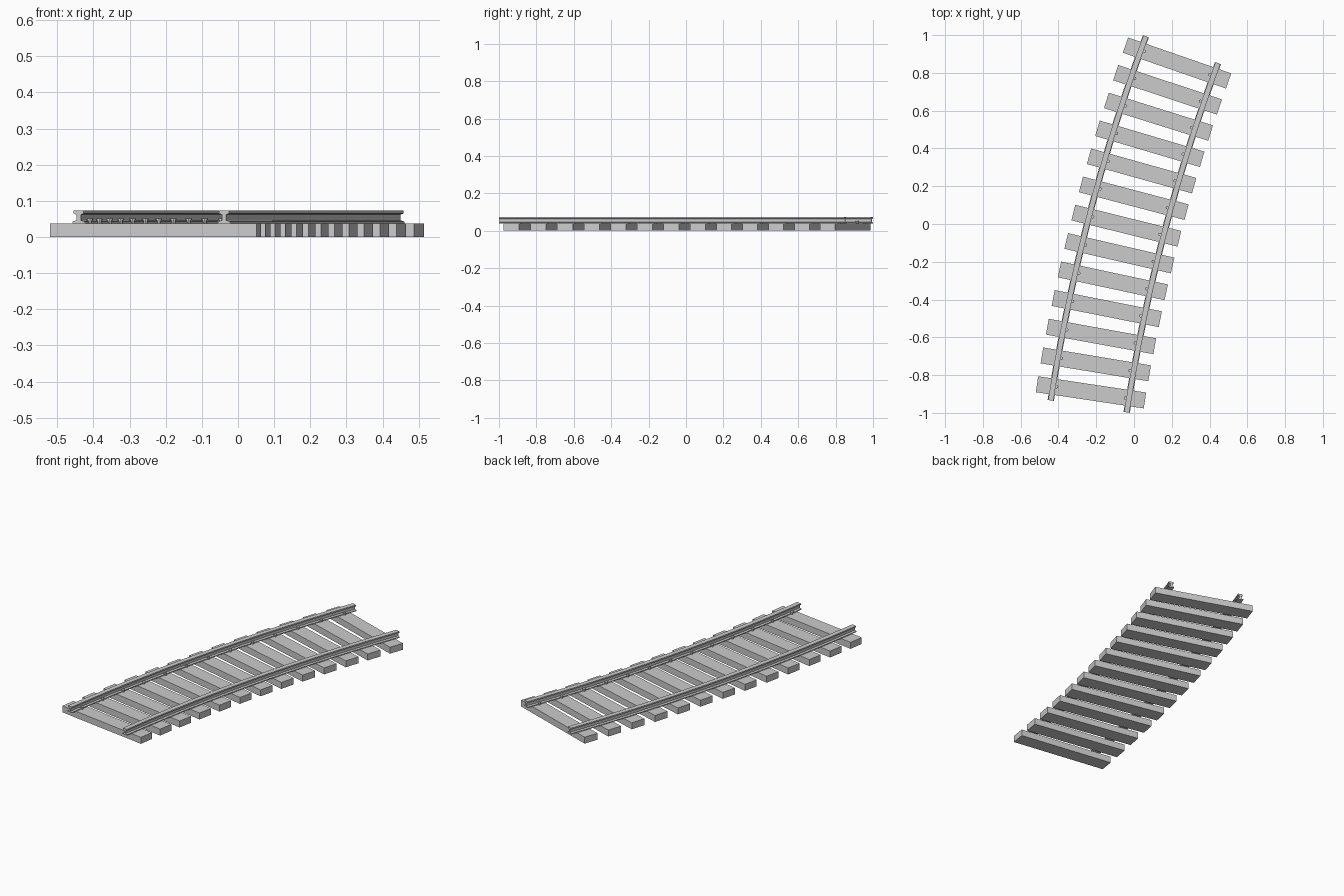
import bpy, bmesh
from math import sin, cos, radians
from mathutils import Matrix, Vector

if "Cube" in bpy.data.objects:
    bpy.data.objects.remove(bpy.data.objects["Cube"])

R = 9.74                      # centre-line radius
CX, CY = 9.383, -2.4724       # centre of the curve
MID, HALF = 14.65, 5.75       # mean heading and half sweep, degrees
COUNT = 13
STEP = 2 * HALF / COUNT
GAUGE = 0.407
SLEEPER_TOP = 0.038


def on_curve(deg, offset, z):
    """Point at a heading; positive offset lies on the outside of the curve."""
    a = radians(deg)
    r = R + offset
    return Vector((CX - r * cos(a), CY + r * sin(a), z))


def finish(name, bm):
    bmesh.ops.recalc_face_normals(bm, faces=bm.faces)
    me = bpy.data.meshes.new(name)
    bm.to_mesh(me)
    bm.free()
    ob = bpy.data.objects.new(name, me)
    bpy.context.collection.objects.link(ob)
    return ob


# Rail cross-section: foot, web and head
half = [(0.017, 0.038), (0.017, 0.043), (0.006, 0.046),
        (0.006, 0.062), (0.014, 0.065), (0.014, 0.073)]
profile = half + [(-x, z) for x, z in reversed(half)]


def rail(name, offset, segments=26):
    bm = bmesh.new()
    rings = []
    for i in range(segments + 1):
        deg = MID - HALF + 2 * HALF * i / segments
        rings.append([bm.verts.new(on_curve(deg, offset + x, z)) for x, z in profile])
    n = len(profile)
    for a, b in zip(rings, rings[1:]):
        for j in range(n):
            k = (j + 1) % n
            bm.faces.new((a[j], a[k], b[k], b[j]))
    bm.faces.new(rings[0])
    bm.faces.new(rings[-1])
    return finish(name, bm)


rail("outer_rail", GAUGE / 2)
rail("inner_rail", -GAUGE / 2)

for i in range(COUNT):
    deg = MID + (i - (COUNT - 1) / 2) * STEP
    # Sleeper
    bm = bmesh.new()
    m = (Matrix.Translation(on_curve(deg, 0, SLEEPER_TOP / 2))
         @ Matrix.Rotation(radians(-deg + 0.8), 4, 'Z')
         @ Matrix.Diagonal((0.578, 0.085, SLEEPER_TOP, 1)))
    bmesh.ops.create_cube(bm, size=1, matrix=m)
    finish(f"sleeper_{i + 1}", bm)

    # Spikes on the gauge side of each rail
    bm = bmesh.new()
    for side in (1, -1):
        off = side * (GAUGE / 2 - 0.019)
        for rad, z0, z1 in ((0.006, 0.03, 0.046), (0.009, 0.045, 0.051)):
            bmesh.ops.create_cone(
                bm, cap_ends=True, segments=8, radius1=rad, radius2=rad, depth=z1 - z0,
                matrix=Matrix.Translation(on_curve(deg, off, (z0 + z1) / 2)))
    finish(f"spikes_{i + 1}", bm)
